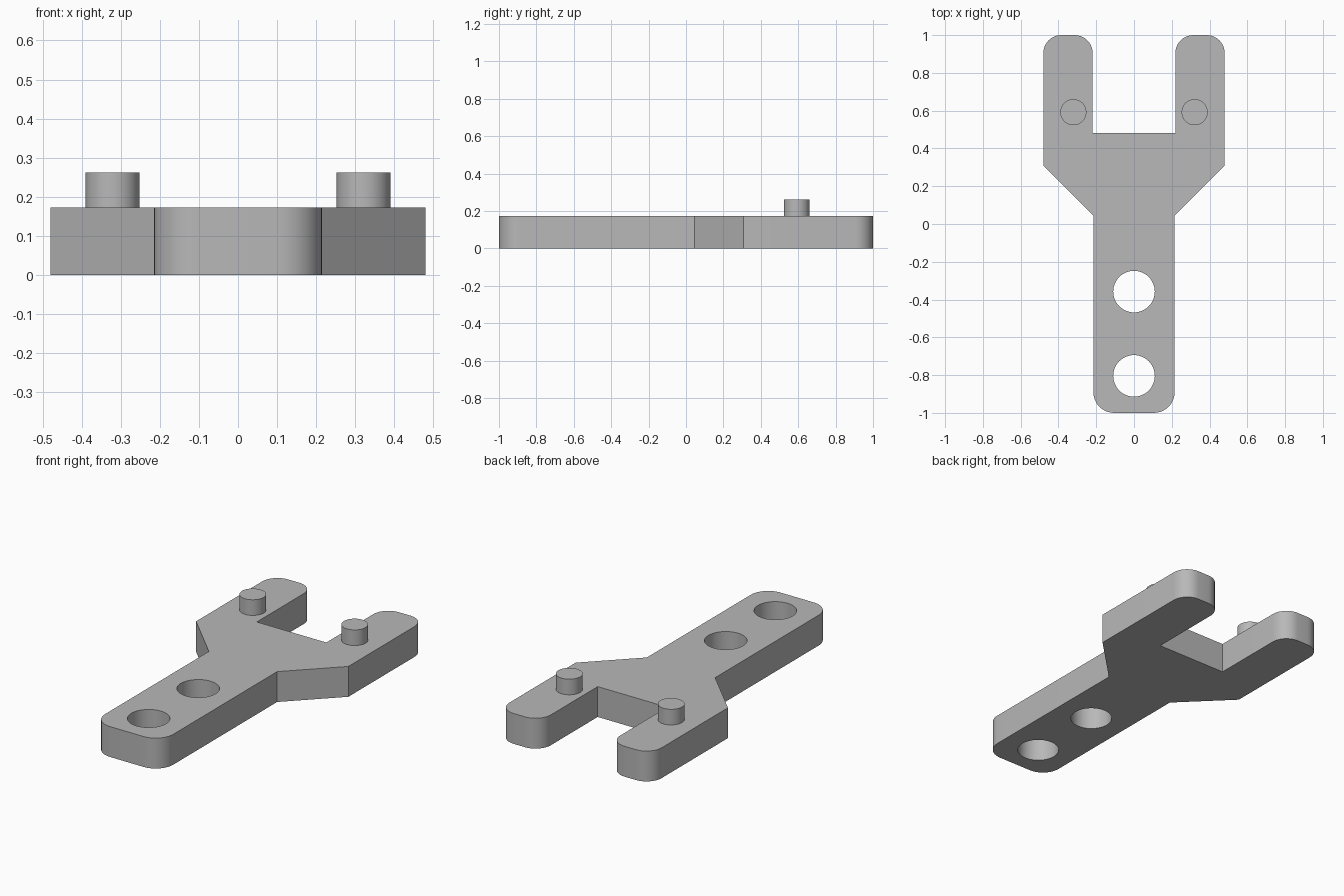
import bpy, bmesh, math
from mathutils import Vector

if "Cube" in bpy.data.objects:
    bpy.data.objects.remove(bpy.data.objects["Cube"])

THICK = 0.173
PEG_TOP = 0.262

grey = bpy.data.materials.new("plain grey")
grey.use_nodes = True
colour = (0.48, 0.48, 0.48, 1)
grey.diffuse_color = colour
grey.node_tree.nodes["Principled BSDF"].inputs["Base Color"].default_value = colour


def smooth(obj):
    bpy.ops.object.select_all(action="DESELECT")
    obj.select_set(True)
    bpy.context.view_layer.objects.active = obj
    bpy.ops.object.shade_smooth_by_angle(angle=math.radians(30))


def rounded(points, steps=10):
    """Replace each corner (x, y, radius) of a closed outline by a tangent arc."""
    out = []
    for i, (x, y, r) in enumerate(points):
        corner = Vector((x, y))
        if r == 0:
            out.append(corner)
            continue
        a = (Vector(points[i - 1][:2]) - corner).normalized()
        b = (Vector(points[(i + 1) % len(points)][:2]) - corner).normalized()
        # All rounded corners are square, so the centre lies at r along both sides
        for k in range(steps + 1):
            t = math.pi / 2 * k / steps
            out.append(corner + r * (a * (1 - math.sin(t)) + b * (1 - math.cos(t))))
    return out


def cylinder(name, x, y, radius, z0, z1):
    bpy.ops.mesh.primitive_cylinder_add(vertices=48, radius=radius, depth=z1 - z0,
                                        location=(x, y, (z0 + z1) / 2))
    obj = bpy.context.object
    obj.name = name
    obj.data.materials.append(grey)
    return obj


# Forked plate: half outline mirrored into a full one, then extruded
half = [(0.215, -1, 0.11), (0.215, 0.045, 0), (0.48, 0.308, 0),
        (0.48, 1, 0.095), (0.219, 1, 0.095), (0.219, 0.482, 0)]
outline = rounded(half + [(-x, y, r) for x, y, r in reversed(half)])
bm = bmesh.new()
base = bm.faces.new([bm.verts.new((p.x, p.y, 0)) for p in outline])
top = bmesh.ops.extrude_face_region(bm, geom=[base])["geom"]
bmesh.ops.translate(bm, vec=(0, 0, THICK),
                    verts=[v for v in top if isinstance(v, bmesh.types.BMVert)])
bmesh.ops.recalc_face_normals(bm, faces=bm.faces)
mesh = bpy.data.meshes.new("forked_plate")
bm.to_mesh(mesh)
bm.free()
mesh.materials.append(grey)
plate = bpy.data.objects.new("forked_plate", mesh)
bpy.context.collection.objects.link(plate)

# Two round holes through the handle
bpy.context.view_layer.objects.active = plate
for y in (-0.358, -0.804):
    cutter = cylinder("hole_cutter", 0, y, 0.11, -0.1, THICK + 0.1)
    cutter.hide_render = True
    bpy.context.view_layer.objects.active = plate
    mod = plate.modifiers.new("hole", "BOOLEAN")
    mod.operation = "DIFFERENCE"
    mod.solver = "EXACT"
    mod.object = cutter
    bpy.ops.object.modifier_apply(modifier=mod.name)
    bpy.data.objects.remove(cutter)
smooth(plate)

# Pegs standing on the two arms
for side, x in (("left", 0.321), ("right", -0.321)):
    smooth(cylinder(side + "_peg", x, 0.592, 0.069, THICK - 0.02, PEG_TOP))
